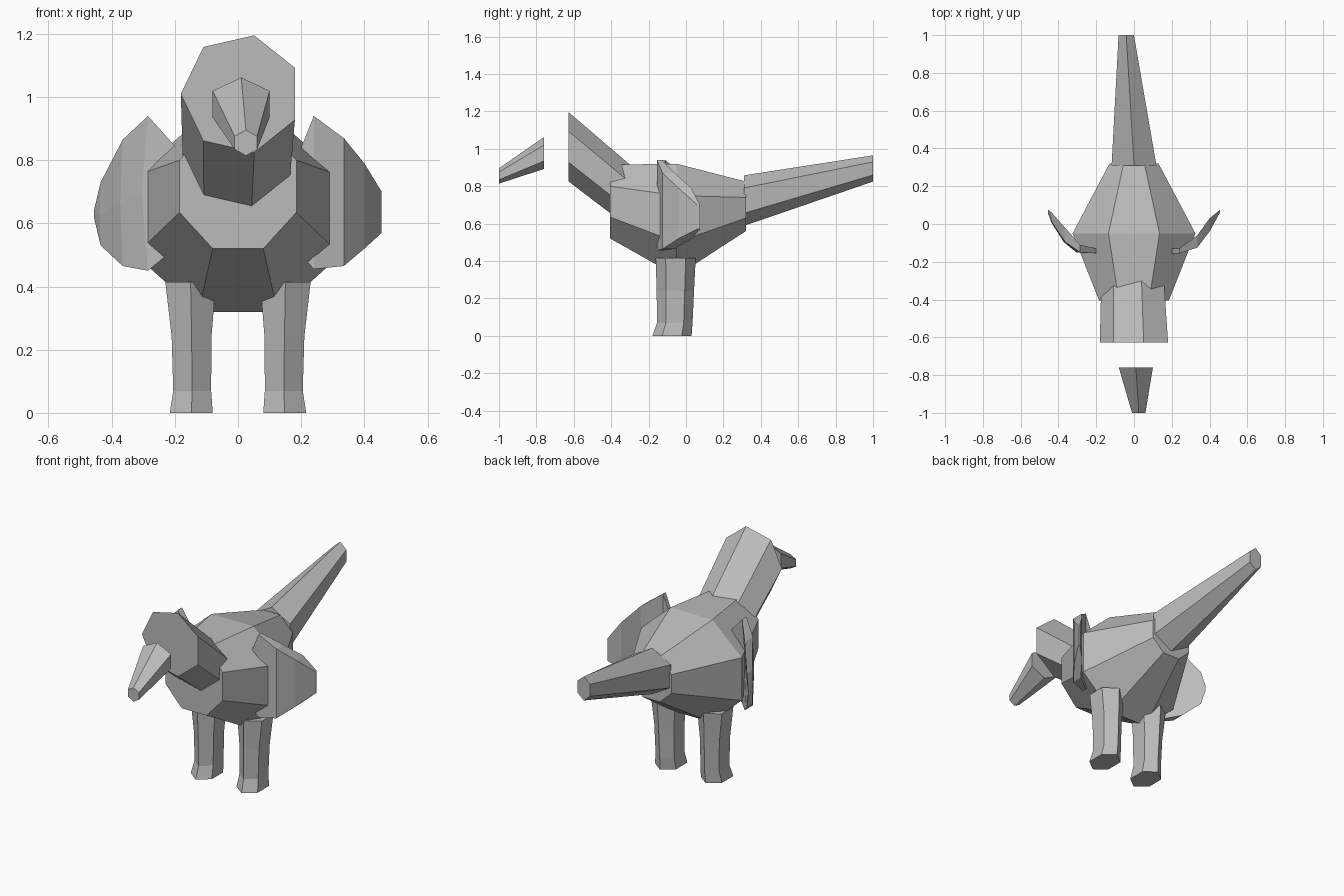
import bpy
import bmesh
from math import cos, sin, pi

cube = bpy.data.objects.get("Cube")
if cube:
    bpy.data.objects.remove(cube, do_unlink=True)

grey = bpy.data.materials.new("plain_grey")
grey.use_nodes = True
grey.diffuse_color = (0.5, 0.5, 0.5, 1)
grey.node_tree.nodes["Principled BSDF"].inputs["Base Color"].default_value = (0.5, 0.5, 0.5, 1)


def loft(name, rings):
    """Join matching rings of points with flat faces and cap both ends."""
    bm = bmesh.new()
    loops = [[bm.verts.new(p) for p in ring] for ring in rings]
    n = len(loops[0])
    for a, b in zip(loops, loops[1:]):
        for i in range(n):
            j = (i + 1) % n
            bm.faces.new((a[i], a[j], b[j], b[i]))
    bm.faces.new(loops[0])
    bm.faces.new(loops[-1])
    bmesh.ops.remove_doubles(bm, verts=bm.verts, dist=0.0005)
    bmesh.ops.recalc_face_normals(bm, faces=bm.faces)
    mesh = bpy.data.meshes.new(name)
    bm.to_mesh(mesh)
    bm.free()
    mesh.materials.append(grey)
    obj = bpy.data.objects.new(name, mesh)
    bpy.context.collection.objects.link(obj)
    return obj


def upright_ring(sides, start, x, y, z, rx, rz):
    """Polygon facing along y."""
    angles = [start + 2 * pi * i / sides for i in range(sides)]
    return [(x + rx * cos(a), y, z + rz * sin(a)) for a in angles]


def flat_ring(x, y, z, half_x, ry):
    """Hexagon lying flat with a point towards the front."""
    rx = half_x / cos(pi / 6)
    angles = [pi / 2 + pi * i / 3 for i in range(6)]
    return [(x + rx * cos(a), y + ry * sin(a), z) for a in angles]


def body_ring(y, half, flat_low, flat_top, bottom, low, high, top):
    """Mirrored octagon facing along y."""
    side = [(flat_low, bottom), (half, low), (half, high), (flat_top, top)]
    return [(x, y, z) for x, z in side] + [(-x, y, z) for x, z in reversed(side)]


# Body
loft("body", [
    body_ring(-0.405, 0.185, 0.08, 0.08, 0.52, 0.635, 0.80, 0.915),
    body_ring(-0.05, 0.325, 0.125, 0.135, 0.32, 0.50, 0.75, 0.92),
    body_ring(0.32, 0.13, 0.055, 0.055, 0.56, 0.63, 0.74, 0.825),
])

# Neck
loft("neck", [
    upright_ring(7, pi, 0.009, -0.627, 1.01, 0.19, 0.19),
    upright_ring(7, pi, 0.0, -0.25, 0.705, 0.172, 0.172),
])

# Beak
loft("beak", [
    upright_ring(6, pi / 2, 0.01, -0.76, 0.977, 0.104, 0.085),
    upright_ring(6, pi / 2, 0.025, -1.0, 0.855, 0.041, 0.041),
])

# Tail
loft("tail", [
    upright_ring(6, pi / 2, 0.0, 0.31, 0.723, 0.137, 0.135),
    upright_ring(6, pi / 2, -0.041, 1.0, 0.895, 0.047, 0.07),
])

# Legs
for side, name in ((1, "left_leg"), (-1, "right_leg")):
    loft(name, [
        flat_ring(side * 0.148, -0.075, 0.0, 0.068, 0.105),
        flat_ring(side * 0.145, -0.06, 0.07, 0.06, 0.095),
        flat_ring(side * 0.147, -0.057, 0.24, 0.063, 0.1),
        flat_ring(side * 0.15, -0.055, 0.415, 0.08, 0.107),
    ])


def wing(name, side, bulge, columns):
    """Curved leaf made of columns: x, front y, back y, low z, high z."""
    rings = []
    for x, front, back, low, high in columns:
        mid = (low + high) / 2
        edge = [(x, low), (x + bulge, mid), (x, high)]
        ring = [(side * px, front, z) for px, z in edge]
        ring += [(side * px, back, z) for px, z in reversed(edge)]
        rings.append(ring)
        bulge *= 0.4
    loft(name, rings)


# Wings
wing("left_wing", 1, 0.0, [
    (0.20, -0.155, -0.13, 0.50, 0.84),
    (0.24, -0.155, -0.13, 0.455, 0.94),
    (0.335, -0.125, -0.06, 0.465, 0.87),
    (0.40, -0.04, 0.03, 0.52, 0.79),
    (0.455, 0.06, 0.075, 0.57, 0.70),
])
wing("right_wing", -1, 0.05, [
    (0.20, -0.155, -0.13, 0.52, 0.845),
    (0.285, -0.15, -0.11, 0.45, 0.94),
    (0.365, -0.095, -0.02, 0.465, 0.865),
    (0.435, 0.01, 0.06, 0.53, 0.73),
    (0.455, 0.06, 0.075, 0.615, 0.645),
])
